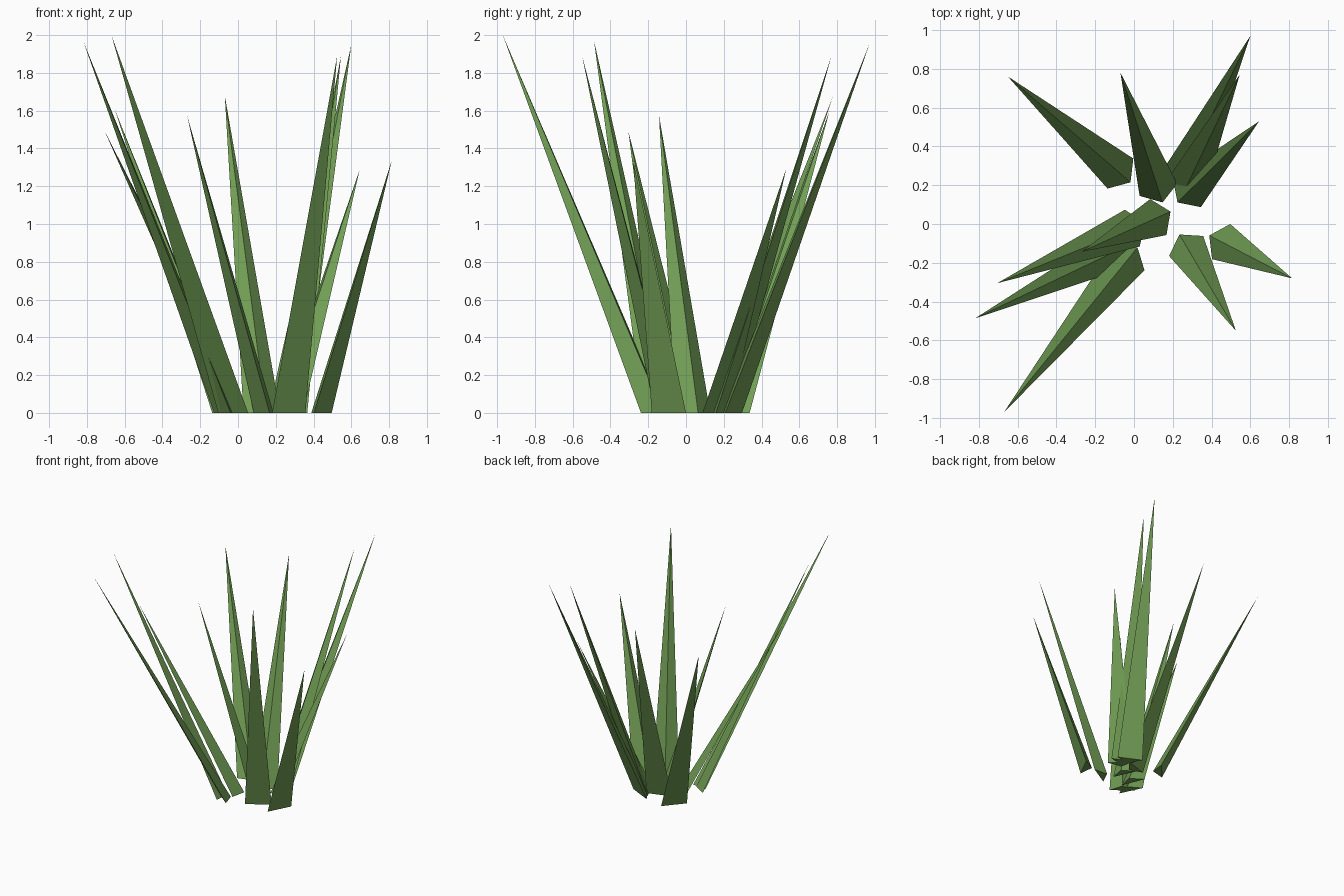
import bpy, bmesh, math

if "Cube" in bpy.data.objects:
    bpy.data.objects.remove(bpy.data.objects["Cube"])

green = bpy.data.materials.new("leaf_green")
green.diffuse_color = (0.165, 0.34, 0.09, 1)
green.use_nodes = True
green.node_tree.nodes["Principled BSDF"].inputs["Base Color"].default_value = green.diffuse_color

EDGE = 0.123                 # length of the two inner base edges
HALF = math.radians(56)      # angle of each base edge from the lean direction


def blade(name, root, tip):
    """Three-sided grass spike: inner ridge at root, flat outer face, leaning to tip."""
    x, y = root
    lean = math.atan2(tip[1] - y, tip[0] - x)
    bm = bmesh.new()
    base = [bm.verts.new((x, y, 0))]
    for a in (lean - HALF, lean + HALF):
        base.append(bm.verts.new((x + EDGE * math.cos(a), y + EDGE * math.sin(a), 0)))
    top = bm.verts.new(tip)
    bm.faces.new(base)
    for i in range(3):
        bm.faces.new((base[i], base[(i + 1) % 3], top))
    bmesh.ops.recalc_face_normals(bm, faces=bm.faces)
    mesh = bpy.data.meshes.new(name)
    bm.to_mesh(mesh)
    bm.free()
    mesh.materials.append(green)
    bpy.context.collection.objects.link(bpy.data.objects.new(name, mesh))


# inner root point (x, y) and tip of every blade, going round the tuft
blades = [
    ((-0.018, 0.215), (-0.65, 0.76, 1.60)),
    ((0.147, 0.111), (-0.07, 0.78, 1.68)),
    ((0.222, 0.190), (0.60, 0.97, 1.95)),
    ((0.245, 0.140), (0.545, 0.77, 1.89)),
    ((0.224, 0.111), (0.645, 0.53, 1.29)),
    ((0.388, -0.059), (0.815, -0.28, 1.34)),
    ((0.234, -0.054), (0.525, -0.55, 1.89)),
    ((0.018, -0.121), (-0.67, -0.97, 2.00)),
    ((-0.021, -0.105), (-0.82, -0.487, 1.97)),
    ((0.055, 0.005), (-0.705, -0.305, 1.49)),
    ((0.188, 0.064), (-0.27, -0.143, 1.575)),
]
for n, (root, tip) in enumerate(blades, 1):
    blade(f"grass_blade_{n}", root, tip)
